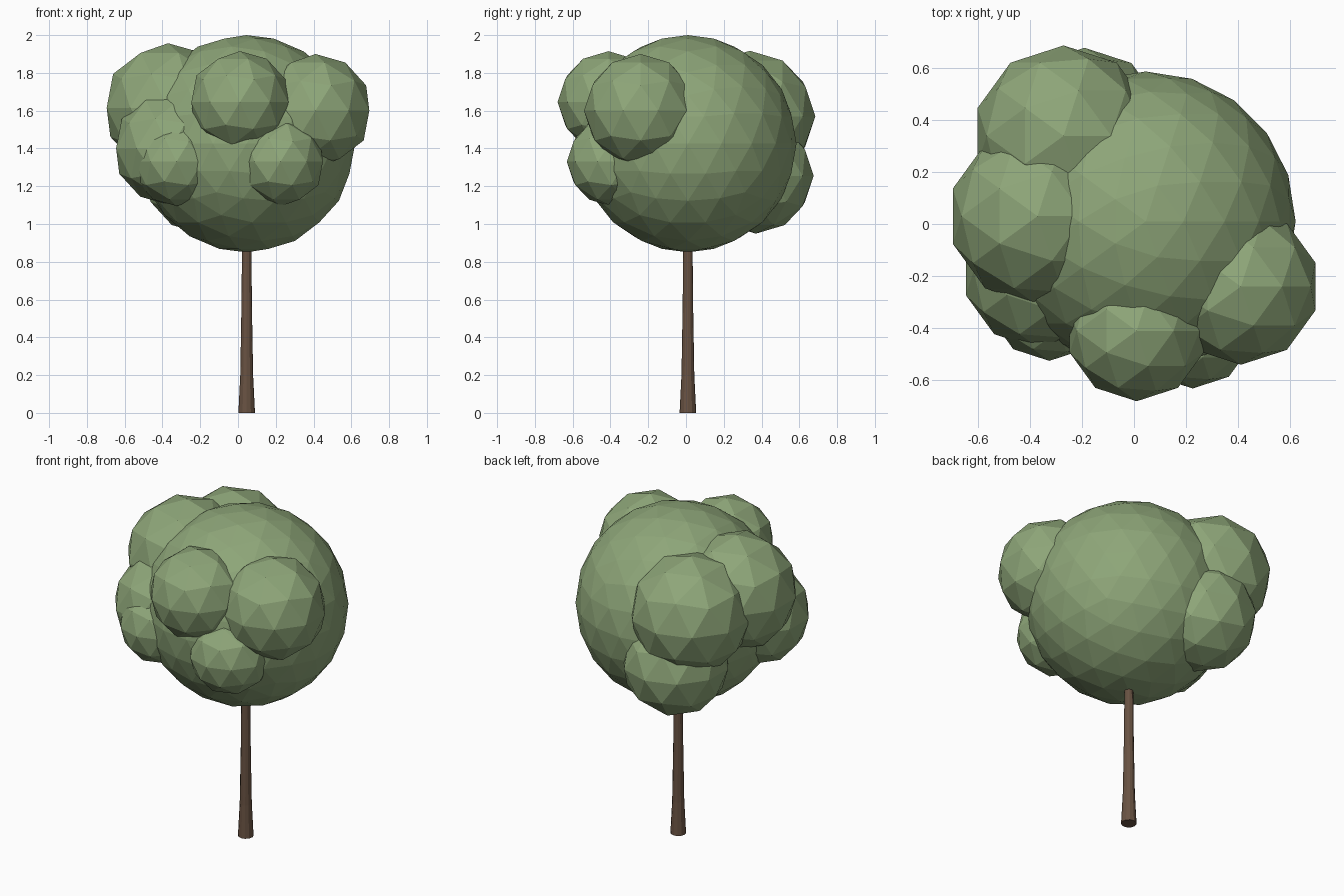
import bpy, bmesh, math

if "Cube" in bpy.data.objects:
    bpy.data.objects.remove(bpy.data.objects["Cube"])


def material(name, rgb):
    m = bpy.data.materials.new(name)
    m.diffuse_color = (*rgb, 1)
    m.use_nodes = True
    m.node_tree.nodes["Principled BSDF"].inputs["Base Color"].default_value = m.diffuse_color
    return m


LEAF = material("leaf green", (0.27, 0.38, 0.19))
BARK = material("bark brown", (0.14, 0.085, 0.055))


def add_object(name, bm, mat):
    mesh = bpy.data.meshes.new(name)
    bm.to_mesh(mesh)
    bm.free()
    mesh.materials.append(mat)
    ob = bpy.data.objects.new(name, mesh)
    bpy.context.collection.objects.link(ob)
    return ob


def leaf_ball(name, centre, radius, detail):
    bm = bmesh.new()
    bmesh.ops.create_icosphere(bm, subdivisions=detail, radius=radius)
    add_object(name, bm, LEAF).location = centre


# Main crown and the clumps around it
leaf_ball("crown", (0.045, 0.01, 1.425), 0.575, 3)
clumps = {
    "front_clump": (0.01, -0.41, 1.645, 0.27),
    "right_clump": (0.41, -0.24, 1.60, 0.30),
    "left_clump": (-0.37, 0.03, 1.615, 0.342),
    "back_clump": (-0.27, 0.338, 1.57, 0.347),
    "lower_back_clump": (-0.19, 0.37, 1.255, 0.306),
    "lower_left_clump": (-0.36, -0.18, 1.40, 0.30),
    "small_left_clump": (-0.325, -0.29, 1.33, 0.235),
    "lower_front_clump": (0.225, -0.395, 1.33, 0.236),
}
for name, (x, y, z, r) in clumps.items():
    leaf_ball(name, (x, y, z), r, 2)

# Flared trunk: stacked rings of (height, radius)
SIDES = 12
bm = bmesh.new()
rings = []
for z, r in [(0, 0.044), (0.2, 0.034), (0.55, 0.028), (0.95, 0.024)]:
    rings.append([bm.verts.new((r * math.cos(a), r * math.sin(a), z))
                  for a in (2 * math.pi * i / SIDES for i in range(SIDES))])
for low, high in zip(rings, rings[1:]):
    for i in range(SIDES):
        j = (i + 1) % SIDES
        bm.faces.new((low[i], low[j], high[j], high[i]))
bm.faces.new(rings[0][::-1])
bm.faces.new(rings[-1])
add_object("trunk", bm, BARK).location = (0.046, 0.01, 0)
